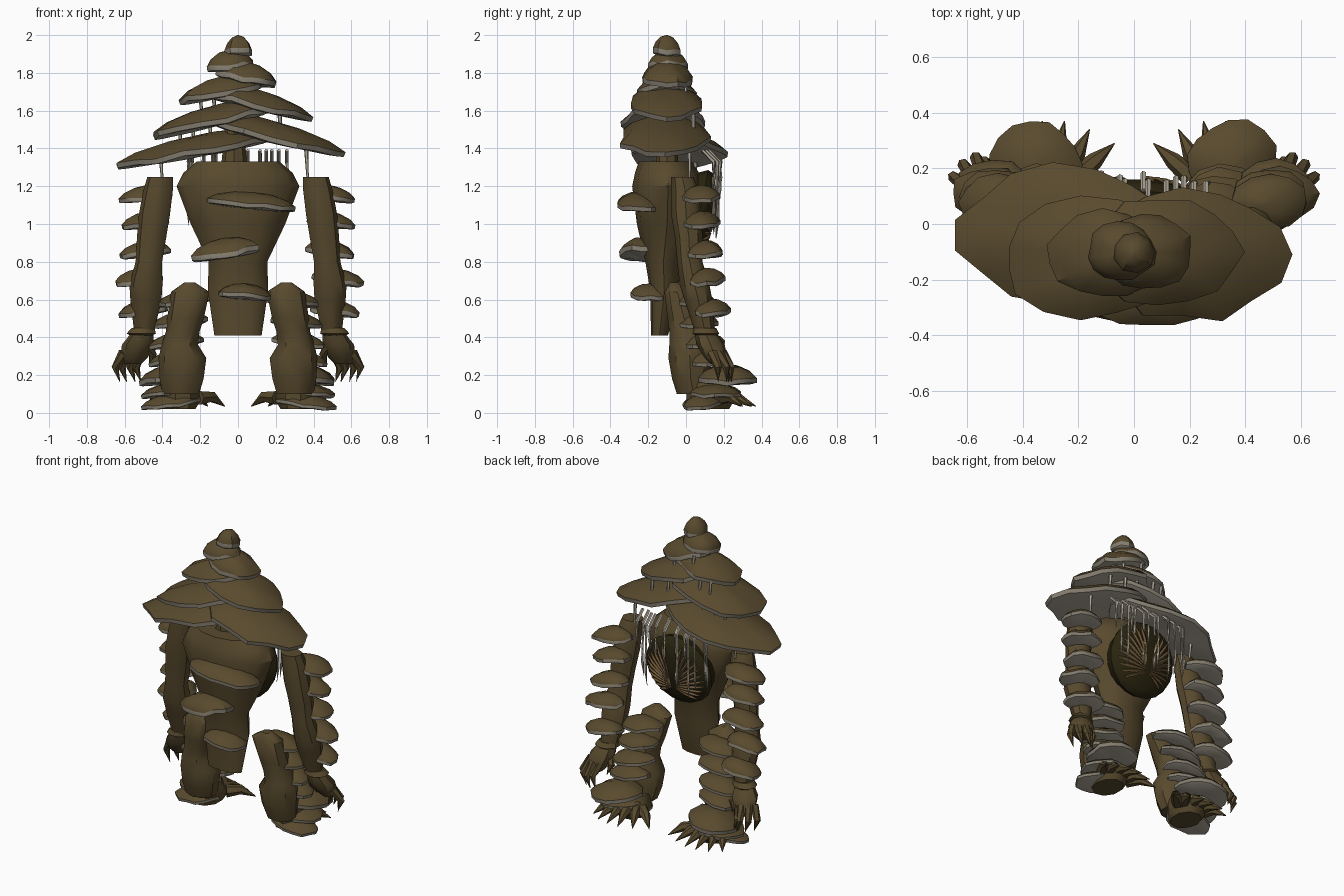
import bpy, bmesh, math, random
from mathutils import Vector, Matrix

random.seed(4)
if "Cube" in bpy.data.objects:
    bpy.data.objects.remove(bpy.data.objects["Cube"], do_unlink=True)


def material(name, rgb):
    m = bpy.data.materials.new(name)
    m.use_nodes = True
    m.diffuse_color = (*rgb, 1)
    m.node_tree.nodes["Principled BSDF"].inputs["Base Color"].default_value = (*rgb, 1)
    m.node_tree.nodes["Principled BSDF"].inputs["Roughness"].default_value = 0.9
    return m


BARK = material("brown bark", (0.098, 0.068, 0.027))
RIM = material("grey rim", (0.23, 0.205, 0.16))
PALE = material("pale underside", (0.42, 0.38, 0.31))
HOLLOW = material("dark hollow", (0.022, 0.018, 0.005))
RIB = material("tan rib", (0.15, 0.092, 0.038))


def build(name, rings, mats, rule=lambda j: 0, angle=40):
    """Skin a list of equal point rings and close both ends."""
    bm = bmesh.new()
    rows = [[bm.verts.new(p) for p in ring] for ring in rings]
    n = len(rows[0])
    for j in range(len(rows) - 1):
        for i in range(n):
            k = (i + 1) % n
            f = bm.faces.new((rows[j][i], rows[j][k], rows[j + 1][k], rows[j + 1][i]))
            f.material_index = rule(j)
    bm.faces.new(rows[0]).material_index = rule(0)
    bm.faces.new(rows[-1]).material_index = rule(len(rows) - 2)
    bmesh.ops.recalc_face_normals(bm, faces=bm.faces)
    mesh = bpy.data.meshes.new(name)
    bm.to_mesh(mesh)
    bm.free()
    for m in mats:
        mesh.materials.append(m)
    ob = bpy.data.objects.new(name, mesh)
    bpy.context.collection.objects.link(ob)
    bpy.ops.object.select_all(action='DESELECT')
    ob.select_set(True)
    bpy.context.view_layer.objects.active = ob
    bpy.ops.object.shade_smooth_by_angle(angle=math.radians(angle))


def circle(n):
    return [(math.cos(math.tau * i / n), math.sin(math.tau * i / n)) for i in range(n)]


def loft(name, rows, n=9, side=1):
    """Body part from level rings: x, y, z, x radius, y radius."""
    build(name, [[(side * (x + a * c), y + b * d, z) for c, d in circle(n)]
                 for x, y, z, a, b in rows], [BARK])


def tube(name, points, radii, mat, n=5):
    """Tapered strand along a path."""
    pts = [Vector(p) for p in points]
    rings = []
    for i, p in enumerate(pts):
        d = pts[min(i + 1, len(pts) - 1)] - pts[max(i - 1, 0)]
        q = d.to_track_quat('Z', 'Y')
        rings.append([p + q @ Vector((c * radii[i], s * radii[i], 0)) for c, s in circle(n)])
    build(name, rings, [mat])


def cap(name, centre, rx, ry, h, tilt=0, pitch=0, shift=0, n=15):
    """Bracket fungus: brown dome, thin grey rim and pale, slightly bulging underside."""
    wob = [random.uniform(0.92, 1.07) for _ in range(n)]
    droop = [random.uniform(-0.12, 0.12) * h for _ in range(n)]
    t = min(0.02, h * 0.27)
    turn = Matrix.Rotation(tilt, 3, 'Y') @ Matrix.Rotation(pitch, 3, 'X')
    rows = [(0.05, h), (0.45, h * 0.87), (0.8, h * 0.52), (1, 0.08 * h), (0.99, -t), (0.9, -t * 1.2),
            (0.5, -t * 1.5), (0.05, -t * 1.5)]
    rings = []
    for r, z in rows:
        rings.append([Vector(centre) + turn @ Vector((rx * (r * c * w + shift * (1 - r)), ry * r * s * w, z + d * r))
                      for (c, s), w, d in zip(circle(n), wob, droop)])
    build(name, rings, [BARK, RIM, PALE], lambda j: (j > 2) + (j > 3))


# Trunk body and neck
loft("torso", [(0, -.14, .41, .125, .045), (0, -.115, .65, .16, .075), (0, -.12, .8, .155, .095),
               (0, -.1, 1.0, .25, .16), (0, -.095, 1.2, .325, .19), (0, -.1, 1.27, .29, .17),
               (0, -.11, 1.33, .22, .14)], 12)
loft("neck", [(-.02, -.1, 1.3, .07, .06), (-.02, -.1, 1.5, .05, .05), (0, -.1, 1.9, .03, .03)], 8)

# Stacked caps that form the head and shoulders
cap("head_knob", (0, -.1, 1.918), .078, .074, .082, n=9)
cap("head_cap_1", (-.045, -.1, 1.84), .122, .108, .08, -.1)
cap("head_cap_2", (.045, -.1, 1.775), .172, .138, .085, .23, 0, -.2)
cap("head_cap_3", (-.09, -.11, 1.7), .22, .158, .08, -.2, 0, .2)
cap("shoulder_cap_4", (.115, -.1, 1.63), .285, .195, .08, .24, 0, -.3)
cap("shoulder_cap_5", (-.155, -.12, 1.54), .325, .215, .08, -.23, 0, .3)
cap("shoulder_cap_6", (.21, -.11, 1.455), .345, .24, .085, .24, 0, -.35)
cap("shoulder_cap_7", (-.25, -.04, 1.38), .39, .255, .085, -.18, 0, .35)

# Caps on the front of the body
cap("chest_cap", (.07, -.24, 1.105), .24, .135, .065, .1)
cap("belly_cap", (-.065, -.235, .85), .185, .12, .075, -.15)
cap("hip_cap", (.035, -.185, .625), .135, .108, .06, .1)

# Round gilled hollow in the back
radius, depth, lean = .24, .08, Matrix.Rotation(-.2, 3, 'X')
hub = Vector((0, .07, 1.05))


def on_hollow(x, z, lift=0):
    y = depth * math.sqrt(max(0, 1 - (x * x + z * z) / radius ** 2)) + lift
    return hub + lean @ Vector((x, y, z))


build("back_hollow", [[(hub.x + c * .2, hub.y - .1, hub.z + s * .2) for c, s in circle(20)]]
      + [[on_hollow(r * radius * c, r * radius * s) for c, s in circle(20)] for r in (1, .96, .85, .65, .4, .1)],
      [HOLLOW])
for side in (-1, 1):
    for i in range(11):
        a = math.radians(-50 + 12 * i)
        start, end = Vector((.02, -.1 + .008 * i)), Vector((math.cos(a), math.sin(a))) * radius * .88
        path = [on_hollow(side * p.x, p.y, .004) for p in (start.lerp(end, k / 4) for k in range(5))]
        tube("back_gill", path, [.004, .007, .01, .01, .003], RIB, 4)

# Hanging strands and the short stalks between caps
for i in range(14):
    x = -.27 + .54 * i / 13 + random.uniform(-.015, .015)
    y, low = .165 + random.uniform(-.02, .02), random.uniform(.88, 1.15)
    tube("hanging_strand", [(x, y - .06, 1.39), (x, y, 1.33), (x * 1.03, y, low + .1), (x, y - .01, low)],
         [.01, .011, .009, .001], PALE)
for x, y, top, low in ((-.2, .02, 1.69, 1.55), (-.13, .03, 1.68, 1.56), (.0, .03, 1.65, 1.45), (.1, .04, 1.62, 1.48),
                       (.22, .04, 1.58, 1.43), (-.31, .02, 1.51, 1.38), (-.24, .03, 1.53, 1.38), (-.15, .03, 1.55, 1.4),
                       (-.41, .05, 1.36, 1.22), (.36, .02, 1.41, 1.22), (.08, 0, 1.77, 1.65), (-.06, 0, 1.8, 1.7)):
    tube("cap_stalk", [(x, y, top), (x + .01, y, low)], [.012, .006], PALE)

for s, label in ((1, "left"), (-1, "right")):
    # Arm, cuff and hand
    loft(label + "_arm", [(.41, -.02, 1.25, .07, .06), (.42, -.005, 1.18, .08, .075), (.44, .0, 1.05, .085, .08),
                          (.455, .015, .93, .08, .075), (.47, .02, .8, .072, .068), (.485, .045, .68, .09, .08),
                          (.485, .065, .6, .085, .075), (.495, .1, .43, .055, .055)], 9, s)
    loft(label + "_cuff", [(.5, .1, .45, .062, .06), (.51, .105, .42, .08, .072), (.51, .11, .405, .05, .05)], 9, s)
    loft(label + "_palm", [(.505, .1, .43, .055, .055), (.53, .13, .36, .085, .075), (.55, .16, .29, .07, .06),
                           (.555, .17, .26, .045, .04)], 8, s)
    for base, tip in (((.605, .14), (.645, .17)), ((.58, .17), (.61, .215)), ((.545, .19), (.565, .24)),
                      ((.51, .175), (.535, .225))):
        tube(label + "_finger", [(s * base[0], base[1], .32), (s * (tip[0] + .005), tip[1], .24),
                                 (s * (tip[0] - .02), tip[1], .165)], [.028, .021, .002], BARK, 6)
    tube(label + "_thumb", [(s * .49, .12, .38), (s * .45, .15, .31), (s * .47, .17, .25)], [.028, .022, .002], BARK, 6)

    # Caps wrapped round the outside and back of the arm
    for z, x, y in ((1.145, .49, .08), (1.005, .49, .08), (.85, .49, .1), (.705, .525, .11), (.54, .51, .135)):
        cap(label + "_arm_cap", (s * x, y, z), .135, .098, .06, s * .12, .06, -s * .15, 12)

    # Leg and foot
    loft(label + "_leg", [(.255, -.055, .69, .03, .03), (.25, -.045, .64, .105, .07), (.275, -.01, .5, .1, .09),
                          (.29, .005, .43, .092, .095), (.305, .015, .36, .1, .105), (.29, .02, .29, .13, .115),
                          (.295, .025, .18, .12, .1), (.3, .04, .1, .1, .09)], 9, s)
    loft(label + "_foot", [(.31, .12, .02, .09, .11), (.31, .13, .07, .12, .13), (.31, .1, .16, .1, .1)], 9, s)
    for tx, ty in ((.07, .29), (.16, .34), (.25, .37), (.33, .37), (.41, .35), (.48, .3)):
        bx = .31 + (tx - .3) * .45
        tube(label + "_claw", [(s * bx, .17, .08), (s * (bx + tx) / 2, (ty + .17) / 2, .085), (s * tx, ty, .035)],
             [.04, .03, .002], BARK, 6)

    # Caps down the back of the leg and over the foot
    for z, x, y in ((.59, .285, .045), (.48, .305, .07), (.37, .325, .095), (.28, .33, .11)):
        cap(label + "_leg_cap", (s * x, y, z), .145, .105, .055, s * .12, 0, 0, 11)
    cap(label + "_instep_cap", (s * .355, .215, .185), .165, .16, .07, s * .1)
    cap(label + "_ankle_cap", (s * .36, .15, .105), .15, .14, .05, s * .08)
    cap(label + "_sole_cap", (s * .36, .085, .05), .16, .105, .05, s * .12, .08)
